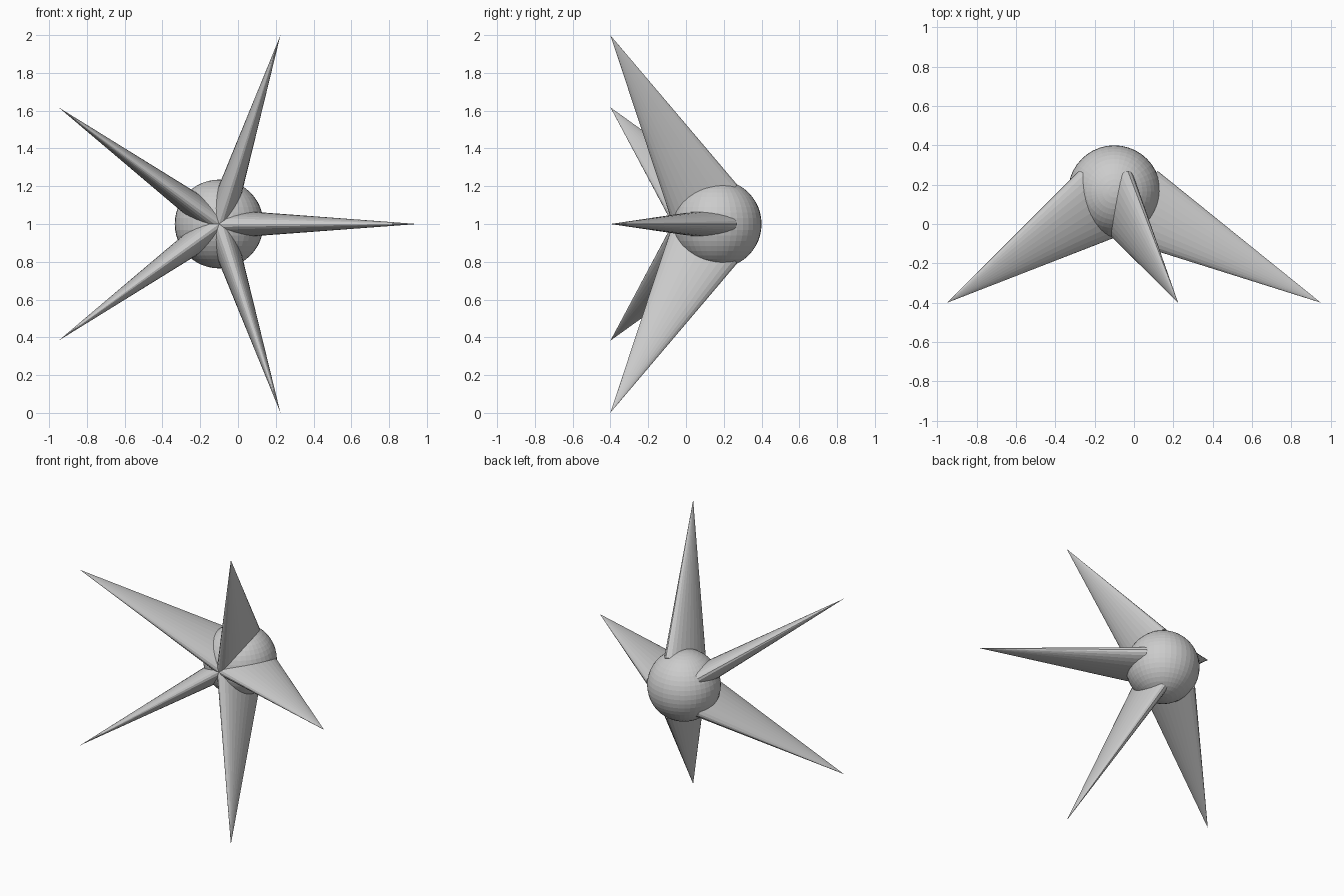
import bpy, bmesh, math
from mathutils import Matrix, Vector

if "Cube" in bpy.data.objects:
    bpy.data.objects.remove(bpy.data.objects["Cube"])

CENTRE_X, CENTRE_Z = -0.10, 1.0


def make_object(name, bm):
    bmesh.ops.recalc_face_normals(bm, faces=bm.faces)
    mesh = bpy.data.meshes.new(name)
    bm.to_mesh(mesh)
    bm.free()
    obj = bpy.data.objects.new(name, mesh)
    bpy.context.collection.objects.link(obj)
    return obj


# Central ball
bm = bmesh.new()
bmesh.ops.create_uvsphere(
    bm, u_segments=40, v_segments=24, radius=0.235,
    matrix=Matrix.Translation((CENTRE_X, 0.165, CENTRE_Z)))
make_object("ball", bm)


# Flattened spike: elliptical cone from a chord of the ball to its tip
def spike(name, angle):
    out = Vector((math.cos(angle), 0, math.sin(angle)))
    side = Vector((-math.sin(angle), 0, math.cos(angle)))

    def point(r, y):
        return Vector((CENTRE_X, y, CENTRE_Z)) + out * r

    front, back, tip = point(0.0, -0.07), point(0.22, 0.27), point(1.05, -0.40)
    mid = (front + back) / 2
    half, axis = (back - front) / 2, tip - mid
    columns = Matrix((half, side * 0.07, axis)).transposed().to_4x4()
    bm = bmesh.new()
    bmesh.ops.create_cone(
        bm, cap_ends=True, segments=28, radius1=1, radius2=0, depth=1,
        matrix=Matrix.Translation(mid + axis / 2) @ columns)
    bmesh.ops.remove_doubles(bm, verts=bm.verts, dist=1e-5)
    make_object(name, bm)


# Five spikes around the ball
for i in range(5):
    spike(f"spike_{i + 1}", math.radians(72 * i))
